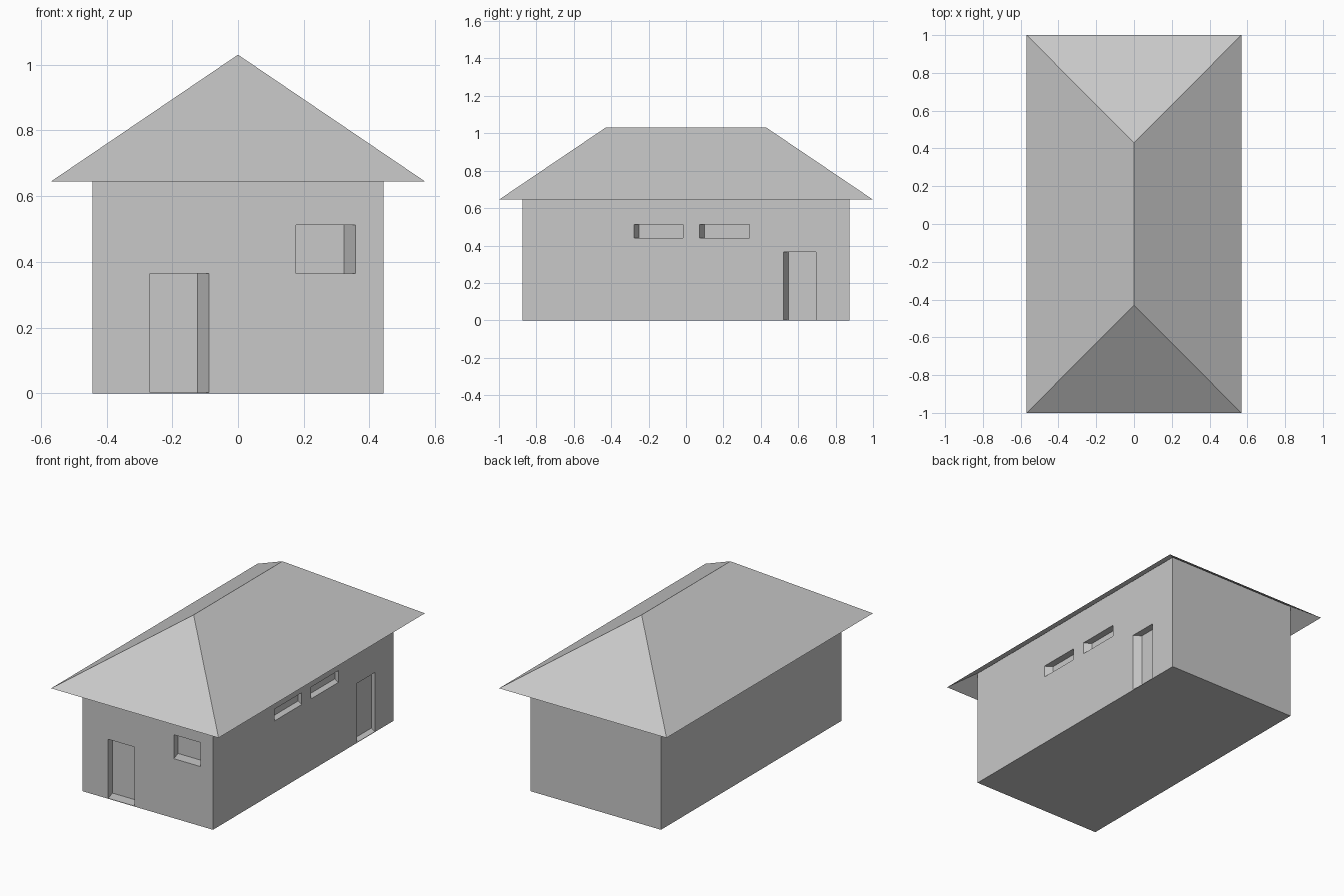
import bpy
import bmesh
from mathutils import Vector

default = bpy.data.objects.get("Cube")
if default:
    bpy.data.objects.remove(default, do_unlink=True)

grey = bpy.data.materials.new("plain_grey")
grey.use_nodes = True
grey.diffuse_color = (0.58, 0.58, 0.58, 1)
grey.node_tree.nodes["Principled BSDF"].inputs["Base Color"].default_value = grey.diffuse_color

HALF_X, HALF_Y = 0.443, 0.875      # walls
EAVE_X, EAVE_Y, EAVE_Z = 0.568, 1.0, 0.645
RIDGE_Y, RIDGE_Z = 0.43, 1.03


def make_object(name, verts, faces, fix_normals=True):
    mesh = bpy.data.meshes.new(name)
    mesh.from_pydata(verts, [], faces)
    if fix_normals:
        bm = bmesh.new()
        bm.from_mesh(mesh)
        bmesh.ops.recalc_face_normals(bm, faces=bm.faces)
        bm.to_mesh(mesh)
        bm.free()
    mesh.materials.append(grey)
    obj = bpy.data.objects.new(name, mesh)
    bpy.context.collection.objects.link(obj)
    return obj


def prism(name, ring_a, ring_b):
    """Closed solid between two four-sided rings."""
    sides = [(i, (i + 1) % 4, (i + 1) % 4 + 4, i + 4) for i in range(4)]
    return make_object(name, ring_a + ring_b, [(0, 1, 2, 3), (7, 6, 5, 4)] + sides)


def rectangle(x, y, z):
    return [Vector((-x, -y, z)), Vector((x, -y, z)), Vector((x, y, z)), Vector((-x, y, z))]


# Walls rise past the eaves until they meet the roof slope
wall_top = EAVE_Z + (EAVE_X - HALF_X) * (RIDGE_Z - EAVE_Z) / EAVE_X - 0.002
walls = prism("walls", rectangle(HALF_X, HALF_Y, 0), rectangle(HALF_X, HALF_Y, wall_top))


# Openings: slanted recesses cut into the front and the left side
def opening(name, wall, low, high, bottom, top, depth, shift_low, shift_high):
    def ring(t):
        a, b, d = low + shift_low * t, high + shift_high * t, depth * t
        corners = [(a, bottom), (b, bottom), (b, top), (a, top)]
        if wall == "front":
            return [Vector((s, -HALF_Y + d, z)) for s, z in corners]
        return [Vector((HALF_X - d, s, z)) for s, z in corners]

    cutter = prism(name, ring(-0.3), ring(1))
    cutter.hide_render = True
    cut = walls.modifiers.new(name, "BOOLEAN")
    cut.operation = "DIFFERENCE"
    cut.solver = "EXACT"
    cut.object = cutter
    return cutter


SILL = 0.003
front = (0.07, -0.02, -0.035)
side = (0.043, 0.027, 0.027)
cutters = [
    opening("front_door_cut", "front", -0.268, -0.088, SILL, 0.365, *front),
    opening("front_window_cut", "front", 0.177, 0.357, 0.365, 0.512, *front),
    opening("side_door_cut", "side", 0.52, 0.695, SILL, 0.365, *side),
    opening("side_window_front_cut", "side", -0.277, -0.015, 0.44, 0.512, *side),
    opening("side_window_back_cut", "side", 0.073, 0.34, 0.44, 0.512, *side),
]

bpy.context.view_layer.update()
evaluated = walls.evaluated_get(bpy.context.evaluated_depsgraph_get())
cut_mesh = bpy.data.meshes.new_from_object(evaluated)
walls.modifiers.clear()
walls.data = cut_mesh
for cutter in cutters:
    bpy.data.objects.remove(cutter, do_unlink=True)

# Hipped roof: a thin open shell with overhanging eaves
ridge = [Vector((0, -RIDGE_Y, RIDGE_Z)), Vector((0, RIDGE_Y, RIDGE_Z))]
make_object("hipped_roof", rectangle(EAVE_X, EAVE_Y, EAVE_Z) + ridge,
            [(0, 1, 4), (1, 2, 5, 4), (2, 3, 5), (3, 0, 4, 5)], fix_normals=False)
